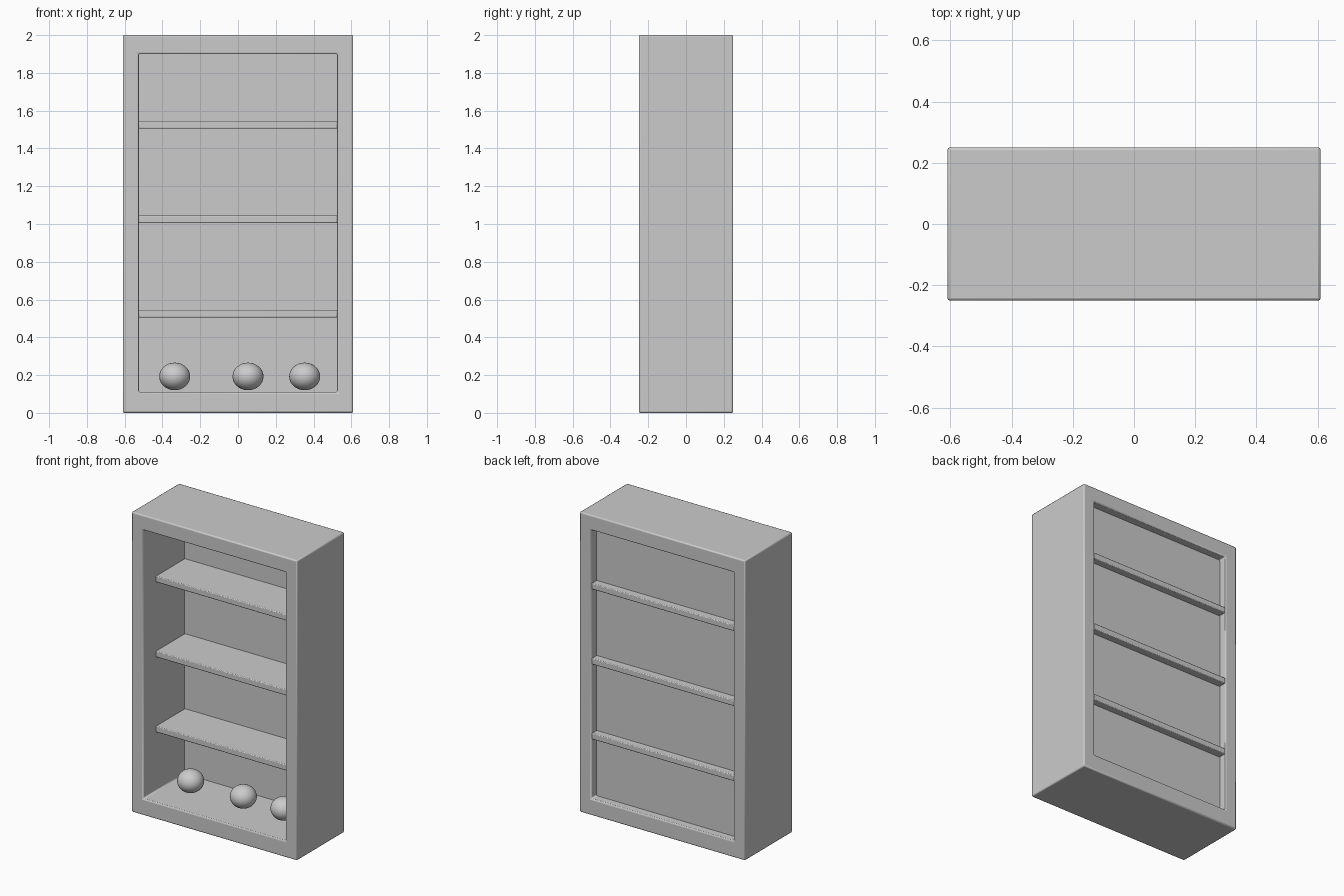
import bpy
import bmesh
import math

cube = bpy.data.objects.get("Cube")
if cube:
    bpy.data.objects.remove(cube)

grey = bpy.data.materials.new("plain_grey")
grey.use_nodes = True
colour = (0.6, 0.6, 0.6, 1)
grey.diffuse_color = colour
grey.node_tree.nodes["Principled BSDF"].inputs["Base Color"].default_value = colour


def finish(name, bm, bevel=0):
    """Turn a bmesh into a named object with softened edges."""
    bmesh.ops.recalc_face_normals(bm, faces=bm.faces)
    mesh = bpy.data.meshes.new(name)
    bm.to_mesh(mesh)
    bm.free()
    mesh.materials.append(grey)
    obj = bpy.data.objects.new(name, mesh)
    bpy.context.collection.objects.link(obj)
    if bevel:
        mod = obj.modifiers.new("soft_edges", "BEVEL")
        mod.width = bevel
        mod.segments = 2
        mod.limit_method = "ANGLE"
    bpy.ops.object.select_all(action="DESELECT")
    obj.select_set(True)
    bpy.context.view_layer.objects.active = obj
    bpy.ops.object.shade_smooth_by_angle(angle=math.radians(30))
    return obj


def box(name, low, high, bevel=0):
    bm = bmesh.new()
    bmesh.ops.create_cube(bm, size=1)
    for v in bm.verts:
        v.co = [h if c > 0 else l for c, l, h in zip(v.co, low, high)]
    return finish(name, bm, bevel)


def rectangle(bm, half_width, bottom, top, y):
    corners = ((-1, bottom), (1, bottom), (1, top), (-1, top))
    return [bm.verts.new((s * half_width, y, z)) for s, z in corners]


# Cabinet frame: one rectangular tube, open front and back
bm = bmesh.new()
outer, inner = (0.61, 0, 2), (0.525, 0.11, 1.9)
loops = [rectangle(bm, *size, y) for size, y in
         ((outer, -0.25), (outer, 0.25), (inner, 0.25), (inner, -0.25))]
for a, b in zip(loops, loops[1:] + loops[:1]):
    for i in range(4):
        j = (i + 1) % 4
        bm.faces.new((a[i], a[j], b[j], b[i]))
finish("cabinet_frame", bm, 0.008)

# Thin recessed back panel
box("back_panel", (-0.53, 0.186, 0.1), (0.53, 0.194, 1.91))

# Shelves, passing through the back panel
for i, z in enumerate((0.505, 1.005, 1.505)):
    box(f"shelf_{i + 1}", (-0.525, -0.12, z), (0.525, 0.245, z + 0.04), 0.005)

# Slightly flattened balls above the floor of the cabinet
for i, x in enumerate((-0.335, 0.053, 0.353)):
    bm = bmesh.new()
    bmesh.ops.create_uvsphere(bm, u_segments=32, v_segments=16, radius=1)
    bmesh.ops.scale(bm, vec=(0.082, 0.082, 0.073), verts=bm.verts)
    bmesh.ops.translate(bm, vec=(x, -0.02, 0.193), verts=bm.verts)
    finish(f"ball_{i + 1}", bm)
